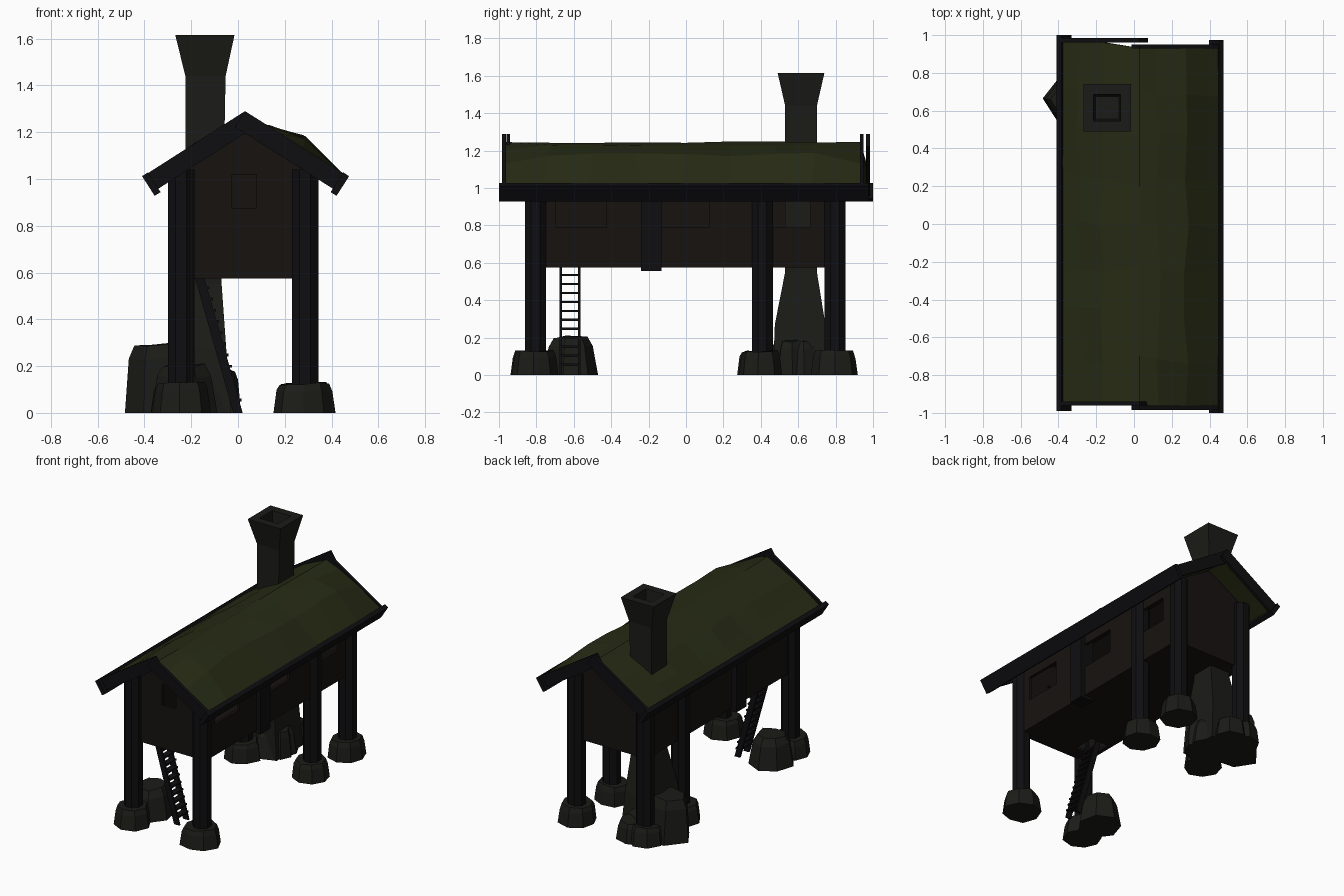
import bpy, bmesh, math, random
from mathutils import Vector

if "Cube" in bpy.data.objects:
    bpy.data.objects.remove(bpy.data.objects["Cube"])

random.seed(4)


def material(name, rgb):
    m = bpy.data.materials.new(name)
    m.diffuse_color = (*rgb, 1)
    m.use_nodes = True
    m.node_tree.nodes["Principled BSDF"].inputs["Base Color"].default_value = m.diffuse_color
    return m


MOSS = material("moss", (0.020, 0.024, 0.007))
STONE = material("stone", (0.011, 0.011, 0.009))
BOARD = material("boards", (0.008, 0.006, 0.005))
WOOD = material("dark_wood", (0.0045, 0.0045, 0.0055))


def finish(name, bm, mat):
    bmesh.ops.recalc_face_normals(bm, faces=bm.faces)
    me = bpy.data.meshes.new(name)
    bm.to_mesh(me)
    bm.free()
    ob = bpy.data.objects.new(name, me)
    bpy.context.collection.objects.link(ob)
    if mat:
        me.materials.append(mat)
    return ob


def loft(name, rings, mat, cap_end=True):
    """Skin equal-length rings of points and cap the ends."""
    bm = bmesh.new()
    vs = [[bm.verts.new(p) for p in r] for r in rings]
    n = len(rings[0])
    for a, b in zip(vs, vs[1:]):
        for i in range(n):
            j = (i + 1) % n
            bm.faces.new((a[i], a[j], b[j], b[i]))
    bm.faces.new(vs[0])
    if cap_end:
        bm.faces.new(vs[-1])
    return finish(name, bm, mat)


def extrude_y(name, prof, y0, y1, mat):
    return loft(name, [[(x, y, z) for x, z in prof] for y in (y0, y1)], mat)


def box(name, x0, x1, y0, y1, z0, z1, mat):
    return extrude_y(name, [(x0, z0), (x1, z0), (x1, z1), (x0, z1)], y0, y1, mat)


def plank(name, p, q, w, y0, y1):
    """Board along the roof slope; p to q is its upper edge, w its depth."""
    p, q = Vector(p), Vector(q)
    d = (q - p).normalized()
    n = Vector((d.y, -d.x))
    if n.y > 0:
        n = -n
    return extrude_y(name, [p, q, q + n * w, p + n * w], y0, y1, WOOD)


def post(name, x, y, z0, z1, r=0.061):
    a = [math.radians(22.5 + 45 * i) for i in range(8)]
    return loft(name, [[(x + r * math.cos(t), y + r * math.sin(t), z) for t in a]
                       for z in (z0, z1)], WOOD)


def rock(name, x, y, rx, ry, h, n=7, top=0.72, lean=(0, 0)):
    """Chunky faceted boulder made of three jittered rings."""
    jit = [random.uniform(0.9, 1.06) for _ in range(n)]
    off = random.uniform(0, 1)
    rings = []
    for f, s in ((0, 1.0), (0.75, 0.5 + top / 2), (1, top)):
        rings.append([(x + lean[0] * f + rx * s * jit[i] * math.cos(off + i * math.tau / n),
                       y + lean[1] * f + ry * s * jit[i] * math.sin(off + i * math.tau / n),
                       h * f * (random.uniform(0.92, 1.03) if f else 1)) for i in range(n)])
    return loft(name, rings, STONE)


# Hollow cabin body with window holes and a floor hatch
body = extrude_y("cabin_walls", [(-0.26, 0.575), (0.31, 0.575), (0.31, 1.04),
                                 (0.025, 1.21), (-0.26, 1.04)], -0.8, 0.8, BOARD)
sol = body.modifiers.new("thickness", 'SOLIDIFY')
sol.thickness, sol.offset = 0.03, -1
holes = [(0.24, 0.38, c - 0.135, c + 0.135, 0.79, 0.96) for c in (-0.56, -0.01, 0.53)]
holes += [(-0.025, 0.08, -0.9, -0.7, 0.875, 1.02), (-0.23, -0.09, -0.7, -0.54, 0.5, 0.65)]
cutters = []
for h in holes:
    c = box("window_cutter", *h, None)
    c.hide_render = True
    m = body.modifiers.new("hole", 'BOOLEAN')
    m.operation, m.object, m.solver = 'DIFFERENCE', c, 'EXACT'
    cutters.append(c)
bpy.context.view_layer.objects.active = body
for m in list(body.modifiers):
    bpy.ops.object.modifier_apply(modifier=m.name)
for c in cutters:
    bpy.data.objects.remove(c)

# Posts with stone footings, and short hanging beams midway
for side, x in (("left", -0.243), ("right", 0.287)):
    for place, y in (("front", -0.805), ("middle", 0.408), ("back", 0.797)):
        post(f"{side}_{place}_post", x, y, 0.08, 1.04)
        rock(f"{side}_{place}_footing", x - 0.005, y - 0.01, 0.128, 0.128, 0.13, 8, 0.8)
    bx = x + (0.005 if x > 0 else -0.005)
    box(f"{side}_wall_beam", bx - 0.05, bx + 0.05, -0.24, -0.13, 0.555, 1.03, WOOD)

# Mossy sagging roof sheet
xs = [-0.395, -0.29, -0.17, 0.03, 0.13, 0.275, 0.455]
base = [1.0, 1.068, 1.145, 1.245, 1.205, 1.13, 1.01]
bulge = [0, 0.005, 0.012, 0, 0.025, 0.055, 0.005]
bm = bmesh.new()
rows = []
N = 8
for r in range(N + 1):
    t = r / N
    swell = min(1, 2.6 * math.sin(math.pi * t))
    row = []
    for i, x in enumerate(xs):
        y0, y1 = (-0.945, 0.962) if i < 3 else (-0.962, 0.932)
        inner = 0 < r < N
        row.append(bm.verts.new((
            x + (random.uniform(-0.015, 0.015) if inner and i not in (0, 3, 6) else 0),
            y0 + (y1 - y0) * t + (random.uniform(-0.03, 0.03) if inner else 0),
            base[i] + bulge[i] * swell * random.uniform(0.7, 1.05)
            + (random.uniform(-0.004, 0.004) if inner else 0))))
    rows.append(row)
for a, b in zip(rows, rows[1:]):
    for i in range(len(xs) - 1):
        bm.faces.new((a[i], a[i + 1], b[i + 1], b[i]))
roof = finish("mossy_roof", bm, MOSS)
if roof.data.polygons[0].normal.z < 0:
    roof.data.flip_normals()
sol = roof.modifiers.new("thickness", 'SOLIDIFY')
sol.thickness, sol.offset = 0.035, -1

# Gable boards and eave boards
apex = (0.03, 1.29)
plank("front_left_gable_board", (-0.385, 1.025), apex, 0.08, -0.96, -0.94)
plank("front_right_gable_board", (0.45, 1.025), apex, 0.08, -0.985, -0.962)
plank("back_left_gable_board", (-0.385, 1.025), apex, 0.08, 0.962, 0.985)
plank("back_right_gable_board", (0.45, 1.025), apex, 0.08, 0.93, 0.95)
plank("left_eave_board", (-0.41, 1.012), (-0.385, 1.028), 0.1, -0.99, 1.0)
plank("right_eave_board", (0.475, 1.012), (0.45, 1.028), 0.1, -1.0, 0.975)

# Chimney: flared foot, straight shaft, flared open top
chim = [(0.0, -0.29, -0.03, 0.465, 0.76), (0.27, -0.275, -0.05, 0.475, 0.745),
        (0.55, -0.225, -0.07, 0.53, 0.70), (1.44, -0.225, -0.053, 0.53, 0.70),
        (1.615, -0.268, -0.015, 0.49, 0.74), (1.615, -0.215, -0.072, 0.545, 0.685),
        (1.5, -0.205, -0.08, 0.555, 0.675)]
loft("chimney", [[(x0, y0, z), (x1, y0, z), (x1, y1, z), (x0, y1, z)]
                 for z, x0, x1, y0, y1 in chim], STONE)

# Loose boulders around the chimney foot and by the ladder
rock("large_boulder", -0.31, 0.65, 0.17, 0.15, 0.31, 6, 0.68, (-0.015, 0))
rock("chimney_boulder", -0.14, 0.62, 0.15, 0.2, 0.19, 7, 0.7)
rock("back_boulder", -0.15, 0.8, 0.12, 0.11, 0.13, 7, 0.75)
rock("small_boulder", -0.06, 0.56, 0.07, 0.08, 0.19, 6, 0.65)
rock("ladder_boulder", -0.23, -0.62, 0.14, 0.15, 0.21, 7, 0.62)

# Leaning ladder under the hatch
for side, y in (("front", -0.67), ("back", -0.57)):
    extrude_y(f"ladder_{side}_rail", [(-0.02, 0), (0.02, 0), (-0.15, 0.6), (-0.19, 0.6)],
              y - 0.007, y + 0.007, WOOD)
for i in range(11):
    z = 0.055 + i * 0.048
    x = 0.008 - 0.283 * z
    box(f"ladder_rung_{i + 1}", x - 0.02, x + 0.022, -0.675, -0.565, z - 0.006, z + 0.006, WOOD)
